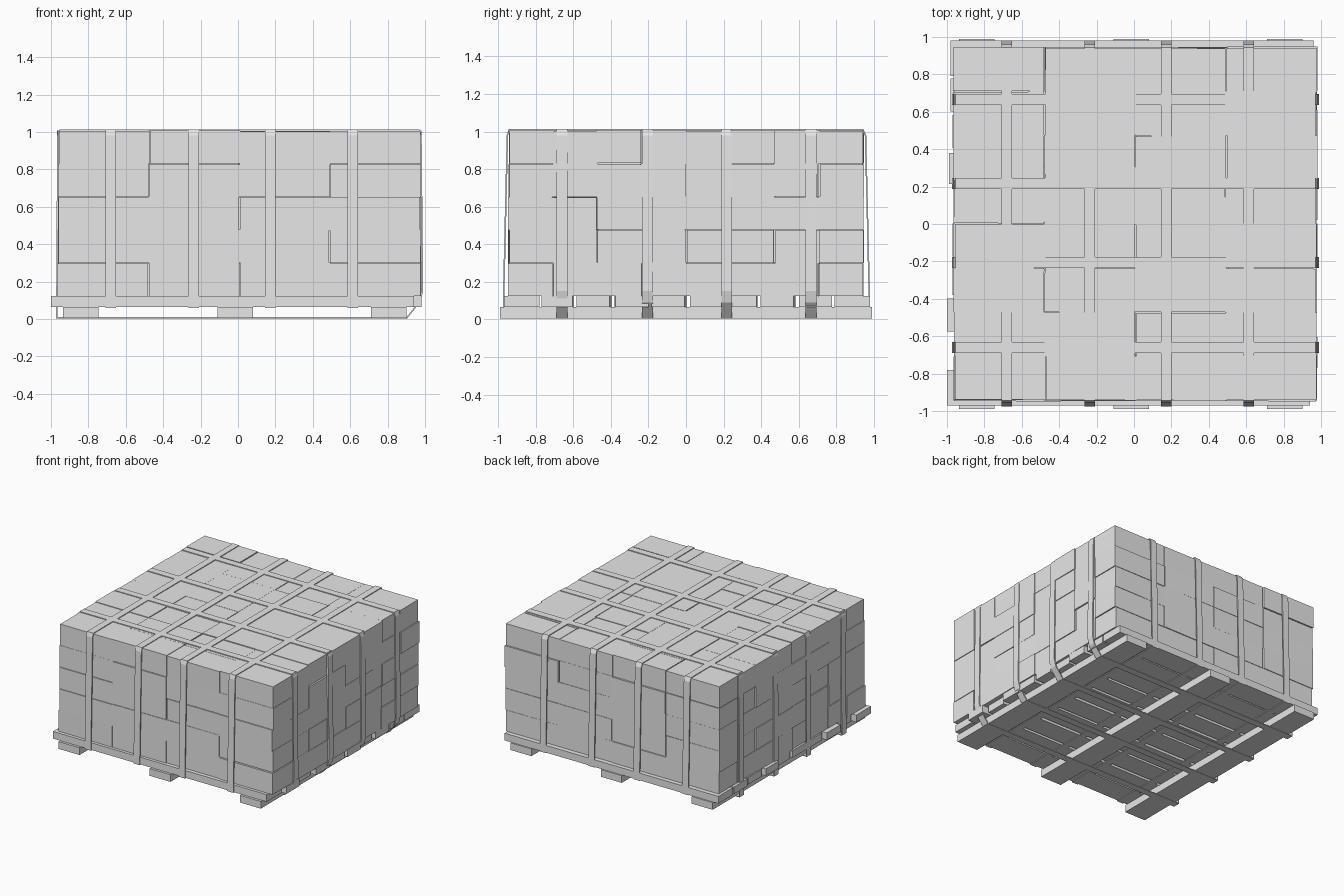
import bpy, bmesh, random
from mathutils import Matrix, Vector

random.seed(7)
cube = bpy.data.objects.get("Cube")
if cube:
    bpy.data.objects.remove(cube, do_unlink=True)

grey = bpy.data.materials.new("light_grey")
grey.use_nodes = True
grey.diffuse_color = (0.8, 0.8, 0.8, 1)
grey.node_tree.nodes["Principled BSDF"].inputs["Base Color"].default_value = (0.8, 0.8, 0.8, 1)


def finish(name, bm):
    mesh = bpy.data.meshes.new(name)
    bmesh.ops.recalc_face_normals(bm, faces=bm.faces)
    bm.to_mesh(mesh)
    bm.free()
    mesh.materials.append(grey)
    obj = bpy.data.objects.new(name, mesh)
    bpy.context.collection.objects.link(obj)
    return obj


def add_box(bm, lo, hi, turn=0.0):
    lo, hi = Vector(lo), Vector(hi)
    m = (Matrix.Translation((lo + hi) / 2) @ Matrix.Rotation(turn, 4, "Z")
         @ Matrix.Diagonal((*(hi - lo), 1)))
    bmesh.ops.create_cube(bm, size=1, matrix=m)


def strap(name, loop, axis, centre, width):
    """Closed band following a loop of (run, z) points, extruded across its width."""
    bm = bmesh.new()
    rings = []
    for side in (-width / 2, width / 2):
        ring = []
        for run, z in loop:
            co = (run, centre + side, z) if axis == "x" else (centre + side, run, z)
            ring.append(bm.verts.new(co))
        rings.append(ring)
    a, b = rings
    for i in range(len(loop)):
        j = (i + 1) % len(loop)
        bm.faces.new((a[i], a[j], b[j], b[i]))
    obj = finish(name, bm)
    mod = obj.modifiers.new("thickness", "SOLIDIFY")
    mod.thickness = 0.008
    mod.offset = -1


# Runners under the pallet
for name, x in (("right_runner", -0.84), ("middle_runner", -0.015), ("left_runner", 0.805)):
    bm = bmesh.new()
    add_box(bm, (x - 0.095, -0.99, 0.006), (x + 0.095, 0.99, 0.065))
    finish(name, bm)

# Deck boards: uneven ends, narrow gaps, slight skew
bm = bmesh.new()
edges = [-0.97, -0.78, -0.59, -0.39, -0.19, 0.01, 0.20, 0.39, 0.59, 0.79, 0.98]
starts = [-1.0, -0.96, -1.0, -0.97, -0.97, -0.96, -0.99, -0.97, -0.98, -0.98]
for i, x0 in enumerate(starts):
    gap = 0.0 if i in (0, 9) else 0.012
    add_box(bm, (x0, edges[i] + gap, 0.065), (x0 + 1.94, edges[i + 1] - gap, 0.124),
            0 if i in (0, 9) else random.uniform(-0.006, 0.006))
finish("deck_boards", bm)

# Five layers of stacked boxes, each a little out of line
columns, rows, layers = 4, 8, 5
size = Vector((0.484, 0.236, 0.176))
bm = bmesh.new()
for k in range(layers):
    for i in range(columns):
        for j in range(rows):
            lo = Vector((-0.96 + i * size.x, -0.944 + j * size.y, 0.124 + k * size.z))
            shift = Vector((random.uniform(-0.006, 0.006), random.uniform(-0.005, 0.005),
                            random.uniform(-0.003, 0.004)))
            hi = lo + size + shift
            lo += shift
            if k == 0:
                lo.z = 0.124
            add_box(bm, lo, hi, random.uniform(-0.006, 0.006))
finish("stacked_boxes", bm)

# Lengthwise straps pass between the deck and the runners
over = [(-0.975, 0.06), (-0.975, 0.13), (-0.955, 0.98), (-0.945, 1.013),
        (0.945, 1.013), (0.96, 0.98), (0.98, 0.13), (0.98, 0.06)]
for n, x in enumerate((-0.68, -0.237, 0.173, 0.613)):
    strap(f"lengthwise_strap_{n + 1}", over, "y", x, 0.056)

# Crosswise straps pass under the runners and slant in at the left side
around = [(-0.972, 0.004), (-0.972, 0.13), (-0.967, 0.98), (-0.955, 1.013),
          (0.97, 1.013), (0.982, 0.98), (0.99, 0.15), (0.975, 0.09), (0.905, 0.004)]
for n, y in enumerate((-0.66, -0.205, 0.217, 0.665)):
    strap(f"crosswise_strap_{n + 1}", around, "x", y, 0.058)
